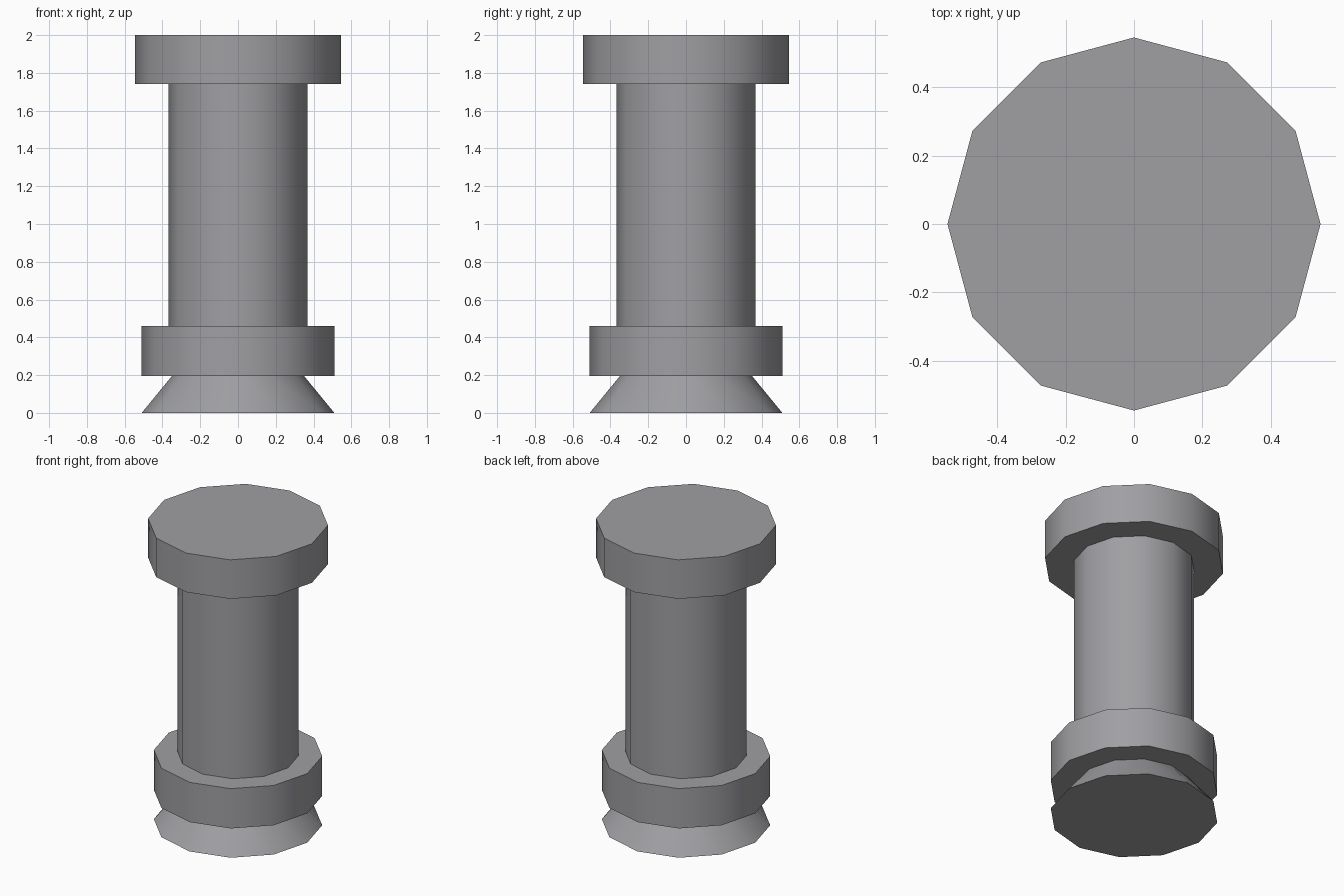
import bpy
import math

if "Cube" in bpy.data.objects:
    bpy.data.objects.remove(bpy.data.objects["Cube"])

SIDES = 12

# Dark, slightly cool grey for the whole column
grey = bpy.data.materials.new("dark_grey")
grey.diffuse_color = (0.35, 0.35, 0.37, 1.0)
grey.use_nodes = True
grey.node_tree.nodes["Principled BSDF"].inputs["Base Color"].default_value = grey.diffuse_color


def drum(name, z0, z1, r0, r1):
    """Twelve-sided drum or cone frustum with a corner on the x axis."""
    bpy.ops.mesh.primitive_cone_add(
        vertices=SIDES, radius1=r0, radius2=r1, depth=z1 - z0,
        location=(0, 0, (z0 + z1) / 2))
    obj = bpy.context.object
    obj.name = name
    obj.data.materials.append(grey)
    # Smooth sides, crisp rims
    bpy.ops.object.shade_smooth_by_angle(angle=math.radians(40))
    return obj


# Flared foot, narrowing up to the collar
drum("flared_foot", 0.0, 0.195, 0.51, 0.35)
# Wide collar at the bottom of the shaft
drum("lower_collar", 0.195, 0.46, 0.51, 0.51)
# Straight shaft
drum("shaft", 0.46, 1.74, 0.368, 0.368)
# Overhanging cap
drum("top_cap", 1.74, 2.0, 0.545, 0.545)
